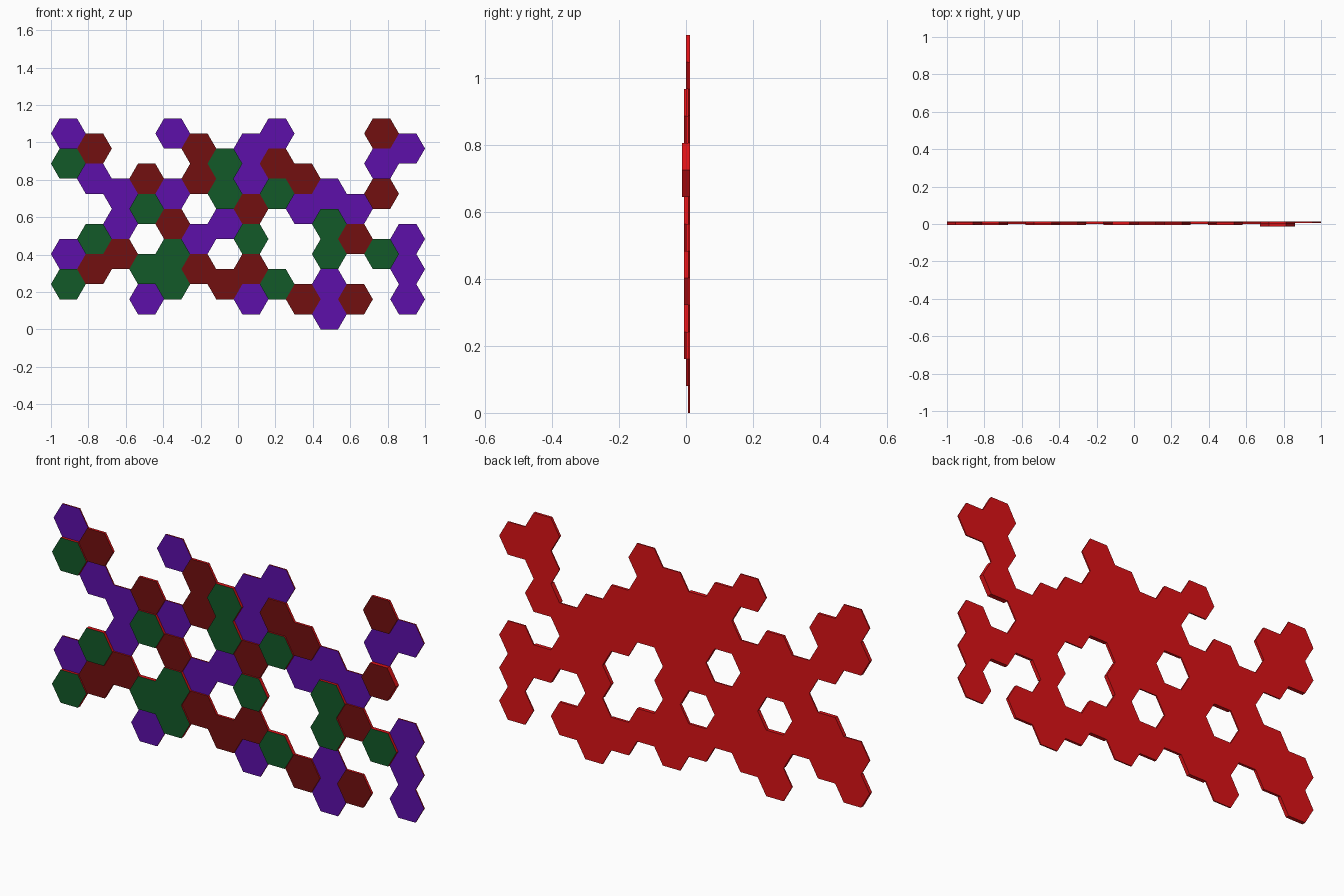
import bpy, bmesh
from math import cos, sin, pi

if "Cube" in bpy.data.objects:
    bpy.data.objects.remove(bpy.data.objects["Cube"])

R = 2 / 21.5            # hexagon radius (14 columns span 2 units)
H = R * 3 ** 0.5        # hexagon height
STEP = 0.00625          # thickness step between tile colours
BACK = 0.0125           # shared flat back plane


def material(name, rgb):
    m = bpy.data.materials.new(name)
    m.diffuse_color = (*rgb, 1)
    m.use_nodes = True
    m.node_tree.nodes["Principled BSDF"].inputs["Base Color"].default_value = m.diffuse_color
    return m


body = material("red_body", (0.72, 0.006, 0.008))
colours = {
    "P": material("purple_face", (0.11, 0.005, 0.40)),
    "R": material("dark_red_face", (0.17, 0.005, 0.005)),
    "G": material("green_face", (0.006, 0.10, 0.022)),
}

# Tiles per column, left to right: colour + height in half-hexagon rows
columns = [
    "P13 G11 P5 G3", "R12 P10 G6 R4", "P9 P7 R5", "R10 G8 G4 P2",
    "P13 P9 R7 G5 G3", "R12 R10 P6 R4", "G11 G9 P7 R3",
    "P12 P10 R8 G6 R4 P2", "P13 R11 G9 G3", "R10 P8 R2",
    "P9 G7 G5 P3 P1", "P8 R6 R2", "R13 P11 T9 G5", "P12 P6 P4 P2",
]


def add_tile(bm, x, z, depth):
    """Hexagonal prism with a coloured front and red sides and back."""
    ring = [(x + R * cos(i * pi / 3), z + R * sin(i * pi / 3)) for i in range(6)]
    front = [bm.verts.new((a, BACK - depth, b)) for a, b in ring]
    back = [bm.verts.new((a, BACK, b)) for a, b in ring]
    bm.faces.new(front).material_index = 1
    bm.faces.new(back[::-1])
    for i in range(6):
        j = (i + 1) % 6
        bm.faces.new((front[j], front[i], back[i], back[j]))


# One object per tile type; T is the single extra-thick dark red tile
for key, name, colour, levels in (
    ("P", "thin_purple_tiles", "P", 1),
    ("R", "medium_red_tiles", "R", 2),
    ("G", "thick_green_tiles", "G", 3),
    ("T", "raised_red_tile", "R", 4),
):
    bm = bmesh.new()
    for c, column in enumerate(columns):
        for tile in column.split():
            if tile[0] == key:
                add_tile(bm, -1 + R + c * 1.5 * R, int(tile[1:]) * H / 2, levels * STEP)
    bmesh.ops.recalc_face_normals(bm, faces=bm.faces)
    mesh = bpy.data.meshes.new(name)
    bm.to_mesh(mesh)
    bm.free()
    mesh.materials.append(body)
    mesh.materials.append(colours[colour])
    bpy.context.collection.objects.link(bpy.data.objects.new(name, mesh))
